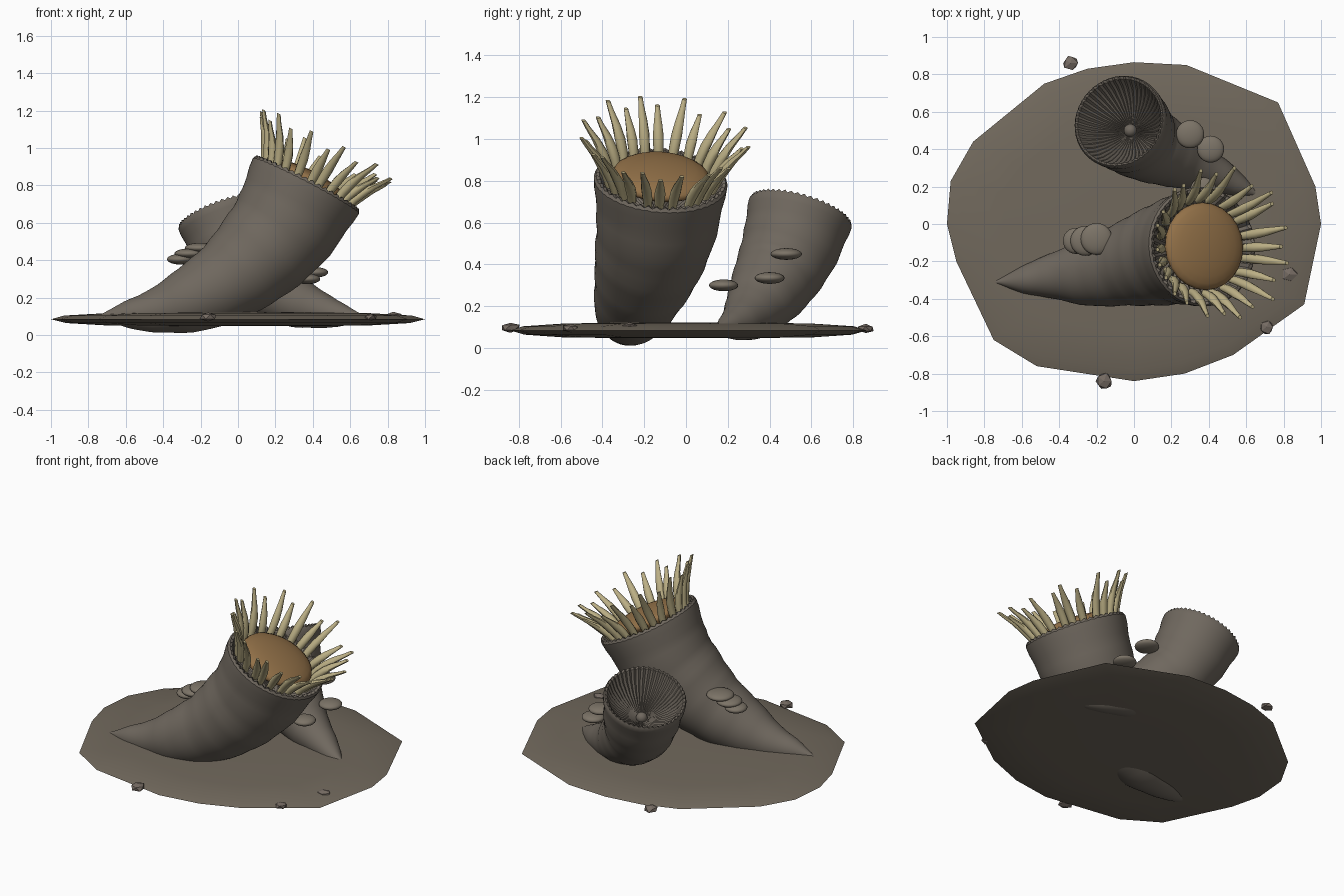
import bpy, bmesh, math, random
from mathutils import Vector, Matrix

random.seed(4)
if "Cube" in bpy.data.objects:
    bpy.data.objects.remove(bpy.data.objects["Cube"])


def material(name, r, g, b):
    m = bpy.data.materials.new(name)
    m.use_nodes = True
    m.diffuse_color = (r, g, b, 1)
    node = next(n for n in m.node_tree.nodes if n.type == 'BSDF_PRINCIPLED')
    node.inputs["Base Color"].default_value = (r, g, b, 1)
    node.inputs["Roughness"].default_value = 0.8
    return m


STONE = material("seabed_brown", 0.165, 0.14, 0.108)
CORAL = material("coral_grey", 0.16, 0.138, 0.113)
SHELL = material("shell_grey", 0.2, 0.172, 0.135)
PEBBLE = material("pebble_grey", 0.18, 0.148, 0.125)
TENTACLE = material("tentacle_cream", 0.50, 0.43, 0.235)
FLESH = material("flesh_orange", 0.29, 0.165, 0.065)


def finish(bm, name, mat, angle=40):
    bmesh.ops.recalc_face_normals(bm, faces=bm.faces)
    me = bpy.data.meshes.new(name)
    bm.to_mesh(me)
    bm.free()
    me.materials.append(mat)
    ob = bpy.data.objects.new(name, me)
    bpy.context.collection.objects.link(ob)
    if angle:
        bpy.ops.object.select_all(action='DESELECT')
        ob.select_set(True)
        bpy.context.view_layer.objects.active = ob
        bpy.ops.object.shade_smooth_by_angle(angle=math.radians(angle))
    return ob


def loft(bm, rings):
    """Skin closed rings of points and cap both ends."""
    loops = [[bm.verts.new(p) for p in ring] for ring in rings]
    for a, b in zip(loops, loops[1:]):
        n = len(a)
        for i in range(n):
            j = (i + 1) % n
            bm.faces.new((a[i], a[j], b[j], b[i]))
    bm.faces.new(loops[0])
    bm.faces.new(loops[-1])


def frame(tangent, ref=Vector((0, 1, 0))):
    t = tangent.normalized()
    u = (ref - t * ref.dot(t)).normalized()
    return u.cross(t), u, t


def circle(center, axes, r, n, wave=0.0):
    u, v, t = axes
    ring = []
    for i in range(n):
        a = math.tau * i / n
        ring.append(center + (u * math.cos(a) + v * math.sin(a)) * r
                    + t * (wave if i % 2 else -wave))
    return ring


def spline(stations, steps=4):
    """Catmull-Rom through (x, y, z, radius) stations."""
    p = [Vector(s) for s in stations]
    p = [p[0] * 2 - p[1]] + p + [p[-1] * 2 - p[-2]]
    out = []
    for a, b, c, d in zip(p, p[1:], p[2:], p[3:]):
        for k in range(steps):
            s = k / steps
            out.append((b * 2 + (c - a) * s + (a * 2 - b * 5 + c * 4 - d) * s ** 2
                        + (b * 3 - a - c * 3 + d) * s ** 3) / 2)
    return out + [p[-2]]


def horn(name, stations, segs=96):
    """Curved horn with a toothed rim and a ribbed funnel in its mouth."""
    path = spline(stations)
    rings = []
    for i, s in enumerate(path):
        a, b = path[max(i - 1, 0)], path[min(i + 1, len(path) - 1)]
        axes = frame((b - a).xyz)
        r = max(s.w, 0.004) * (1 + 0.012 * math.sin(i * 1.9))
        rings.append(circle(s.xyz, axes, r, segs))
    mouth, r = path[-1].xyz, path[-1].w
    t = axes[2]
    rings[-1] = circle(mouth - t * 0.015, axes, r, segs, 0.002)
    # lip, then funnel: (radius factor, depth, rib height)
    for f, depth, wave in ((0.97, 0, 0.006), (0.92, 0.005, 0.009), (0.8, 0.07, 0.008),
                           (0.6, 0.13, 0.007), (0.35, 0.175, 0.005), (0.06, 0.2, 0)):
        rings.append(circle(mouth - t * depth, axes, r * f, segs, wave))
    bm = bmesh.new()
    loft(bm, rings)
    finish(bm, name, CORAL, 35)
    return mouth, axes


def ellipsoid(name, mat, center, scale, axes=None):
    bm = bmesh.new()
    bmesh.ops.create_uvsphere(bm, u_segments=24, v_segments=12, radius=1)
    rot = Matrix(axes).transposed() if axes else Matrix.Identity(3)
    m = Matrix.Translation(center) @ rot.to_4x4() @ Matrix.Diagonal((*scale, 1))
    bmesh.ops.transform(bm, matrix=m, verts=bm.verts)
    finish(bm, name, mat, 60)


# Seabed slab: irregular outline, thin at the edge
outline = [(1, 0), (.97, .2), (.77, .65), (.28, .85), (0, .865), (-.25, .83), (-.48, .75),
           (-.86, .44), (-.98, .23), (-1, 0), (-.95, -.2), (-.75, -.62), (-.52, -.76),
           (0, -.84), (.27, -.8), (.53, -.7), (.91, -.43)]
bm = bmesh.new()
loft(bm, [[Vector((x * f, y * f, z)) for x, y in outline]
          for f, z in ((.3, .047), (.7, .051), (.92, .064), (1, .084),
                       (.93, .104), (.7, .117), (.3, .123))])
finish(bm, "seabed_slab", STONE, 40)

# Two horn corals
mouth, axes = horn("large_horn", [
    (-.75, -.31, .1, 0), (-.6, -.3, .11, .07), (-.44, -.28, .13, .12), (-.25, -.26, .19, .18),
    (-.06, -.22, .29, .22), (.1, -.18, .42, .26), (.25, -.14, .59, .29), (.37, -.12, .81, .32)])
mouth2, axes2 = horn("small_horn", [
    (.68, .15, .1, 0), (.57, .2, .105, .055), (.45, .26, .13, .095), (.3, .32, .18, .14),
    (.17, .38, .26, .18), (.05, .44, .36, .21), (-.02, .5, .49, .235), (-.08, .55, .655, .255)])

# Fleshy disc in the large mouth, knob in the small funnel
ellipsoid("mouth_disc", FLESH, mouth + axes[2] * 0.01, (.235, .235, .06), axes)
ellipsoid("funnel_knob", CORAL, mouth2 - axes2[2] * 0.19, (.035, .035, .035))

# Ring of tentacles, alternating long and short
bm = bmesh.new()
u, v, t = axes
count = 24
for i in range(count):
    a = math.tau * (i + random.uniform(-.2, .2)) / count
    out = u * math.cos(a) + v * math.sin(a)
    side = t.cross(out)
    size = (1.0 if i % 2 else 0.84) * random.uniform(.93, 1.05)
    sway = random.uniform(-.02, .02)
    rings = []
    for reach, h, r in ((0, -.03, .021), (.02, .03, .025), (.05, .09, .026),
                        (.085, .145, .021), (.13, .2, .014), (.155, .235, .011)):
        p = mouth + out * (.25 + reach * size) + t * h * size + side * sway * h * 4
        rings.append(circle(p, (out, side, t), r, 8))
    loft(bm, rings)
finish(bm, "tentacles", TENTACLE, 50)

# Flat shells clinging to the horns
for i, (x, y, z, r) in enumerate((
        (-.2, -.08, .465, .085), (-.26, -.09, .435, .08), (-.31, -.09, .405, .07),
        (.3, .48, .45, .075), (.41, .4, .335, .072), (.37, .18, .3, .07))):
    ellipsoid(f"shell_{i + 1}", SHELL, Vector((x, y, z)), (r, r, .028))

# Faceted pebbles around the slab edge
for i, (x, y, z, r) in enumerate((
        (-.34, .86, .092, .042), (-.16, -.84, .098, .048),
        (.71, -.55, .095, .042), (.83, -.27, .1, .045))):
    bm = bmesh.new()
    bmesh.ops.create_icosphere(bm, subdivisions=1, radius=r)
    for w in bm.verts:
        w.co *= random.uniform(.85, 1.1)
        w.co.z *= 0.55
        w.co += Vector((x, y, z))
    finish(bm, f"pebble_{i + 1}", PEBBLE, 0)
